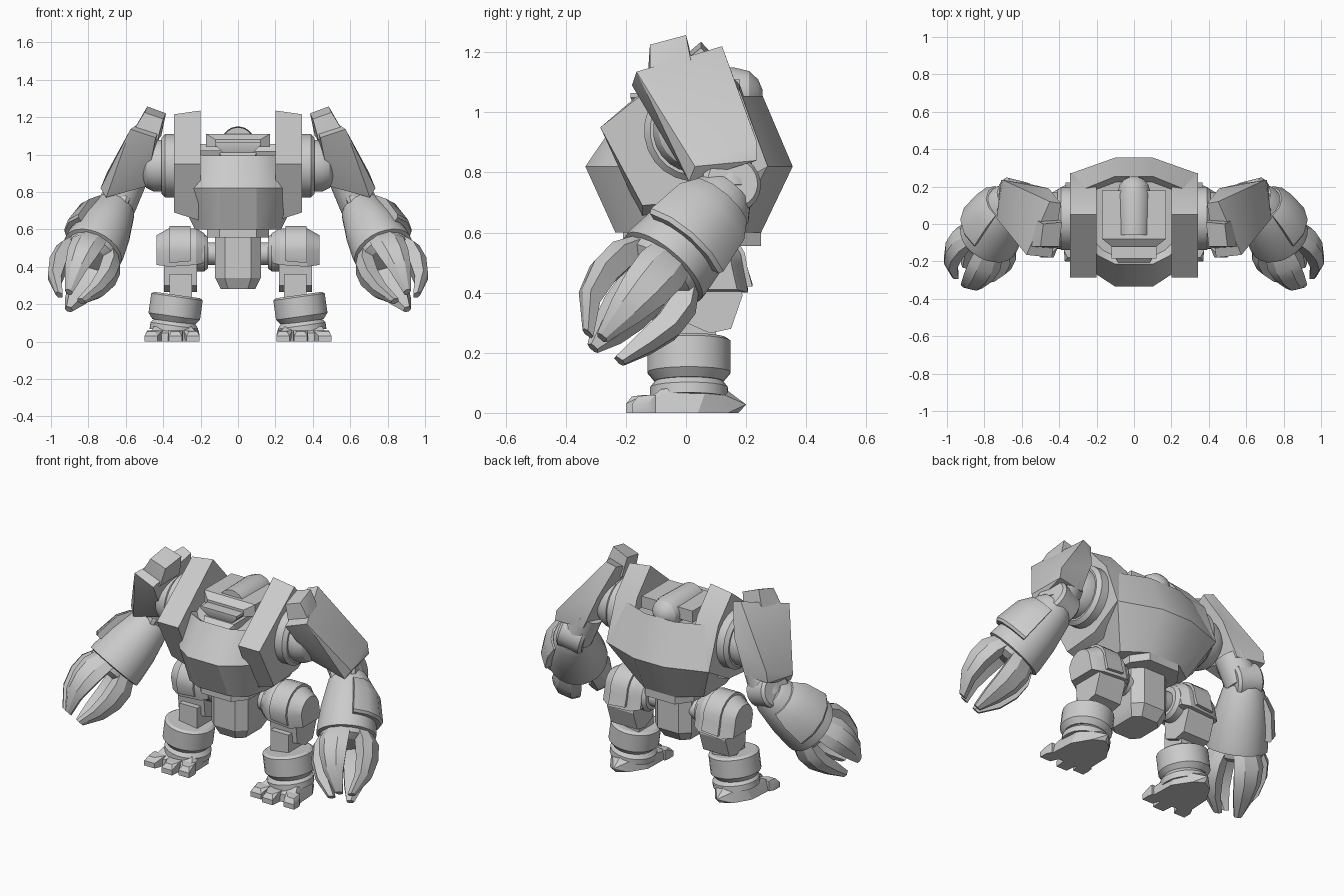
import bpy, bmesh, math
from mathutils import Vector

cube = bpy.data.objects.get("Cube")
if cube:
    bpy.data.objects.remove(cube)

GREY = (0.6, 0.6, 0.6, 1)
mat = bpy.data.materials.new("plain grey")
mat.use_nodes = True
mat.diffuse_color = GREY
mat.node_tree.nodes["Principled BSDF"].inputs["Base Color"].default_value = GREY


def finish(name, bm, mirror=False):
    bmesh.ops.recalc_face_normals(bm, faces=bm.faces)
    mesh = bpy.data.meshes.new(name)
    bm.to_mesh(mesh)
    bm.free()
    mesh.materials.append(mat)
    obj = bpy.data.objects.new(name, mesh)
    bpy.context.collection.objects.link(obj)
    bpy.ops.object.select_all(action='DESELECT')
    bpy.context.view_layer.objects.active = obj
    obj.select_set(True)
    bpy.ops.object.shade_smooth_by_angle(angle=math.radians(28))
    if mirror:
        mod = obj.modifiers.new("Mirror", 'MIRROR')
        mod.use_mirror_merge = False
    return obj


def hull(name, pts, mirror=False):
    bm = bmesh.new()
    for p in pts:
        bm.verts.new(p)
    res = bmesh.ops.convex_hull(bm, input=bm.verts)
    junk = [v for v in set(res["geom_interior"] + res["geom_unused"])
            if isinstance(v, bmesh.types.BMVert)]
    if junk:
        bmesh.ops.delete(bm, geom=junk, context='VERTS')
    bmesh.ops.dissolve_limit(bm, angle_limit=0.03, verts=bm.verts, edges=bm.edges)
    return finish(name, bm, mirror)


def loft(name, rings, mirror=False, recess=None):
    bm = bmesh.new()
    rows = [[bm.verts.new(p) for p in r] for r in rings]
    n = len(rows[0])
    for a, b in zip(rows, rows[1:]):
        for i in range(n):
            j = (i + 1) % n
            bm.faces.new((a[i], a[j], b[j], b[i]))
    bm.faces.new(rows[0][::-1])
    top = bm.faces.new(rows[-1])
    if recess:
        bmesh.ops.recalc_face_normals(bm, faces=bm.faces)
        bmesh.ops.inset_region(bm, faces=[top], thickness=recess, depth=-recess)
    return finish(name, bm, mirror)


def turned(name, base, axis, steps, n=24, mirror=False):
    """Round part: steps are (distance along axis, radius)."""
    axis = Vector(axis).normalized()
    u = axis.orthogonal().normalized()
    v = axis.cross(u)
    angles = [math.tau * (i + 0.5) / n for i in range(n)]
    return loft(name, [[Vector(base) + axis * t + (u * math.cos(a) + v * math.sin(a)) * r
                        for a in angles] for t, r in steps], mirror)


def both(half, z, dip=0.0):
    """Outline at a height, reflected in x; the front can dip."""
    pts = [(x, y, z - (dip if y < -.1 else 0)) for x, y in half]
    return pts + [(-x, y, h) for x, y, h in reversed(pts)]


def box(x0, x1, y0, y1, z0, z1):
    return [(x, y, z) for x in (x0, x1) for y in (y0, y1) for z in (z0, z1)]


# Torso, waist and pelvis
loft("torso", [
    both([(.1, -.235), (.19, -.19), (.23, -.05), (.23, .16), (.1, .25)], .60),
    both([(.1, -.335), (.2, -.27), (.34, -.1), (.34, .27), (.1, .355)], .82),
    both([(.1, -.215), (.19, -.17), (.31, -.04), (.31, .17), (.1, .255)], 1.055, .06)],
    recess=.035)
waist = [(.1, -.21), (.165, -.13), (.165, .16), (.1, .25)]
loft("waist", [both(waist, .555), both(waist, .63)])
pelvis = [(.07, -.13), (.122, -.08), (.122, .12), (.07, .17)]
loft("pelvis", [both([(x * .75, y * .75) for x, y in pelvis], .28),
                both(pelvis, .34), both(pelvis, .58)])
# Side profile (y, inner height, outer height)
plate = [(-.285, .95, .95), (.05, 1.235, 1.215), (.18, 1.09, 1.07), (.272, .82, .82),
         (.08, .68, .71), (-.145, .645, .69)]
loft("collar_plate", [[(.2, y, a) for y, a, b in plate],
                      [(.342, y, b) for y, a, b in plate]], True)

# Head
hull("head_brow", box(-.12, .12, -.12, .1, 1.04, 1.08)
     + box(-.17, .17, -.08, .18, 1.04, 1.11))
hull("head_visor", box(-.12, .12, -.185, .0, 1.05, 1.065)
     + box(-.08, .08, -.17, .0, 1.01, 1.02))
hull("head_jaw", box(-.1, .1, -.18, .05, .97, 1.01)
     + box(-.08, .08, -.215, .0, .95, .98))
turned("head_dome", (0, -.06, 1.06), (0, 1, 0),
       [(0, .085), (.22, .09), (.27, .078), (.3, .05), (.315, .015)])

# Shoulders
turned("shoulder_flange", (.28, .03, .94), (1, 0, 0),
       [(0, .17), (.11, .17), (.13, .15)], mirror=True)
turned("shoulder_ball", (.4, .03, .94), (1, 0, 0),
       [(0, .14), (.05, .14), (.09, .12), (.12, .07)], mirror=True)
hull("shoulder_armor", [
    (.575, -.165, 1.135), (.45, .12, 1.22), (.70, .235, .905), (.735, .03, .82),
    (.44, -.18, 1.09), (.39, .11, 1.20), (.455, .19, 1.03), (.705, .01, .77),
    (.49, .0, .83), (.54, .21, .83), (.71, .235, .84)], True)
hull("shoulder_crest", [
    (.57, -.12, 1.11), (.43, -.13, 1.08), (.54, .03, 1.1), (.41, .03, 1.1),
    (.5, -.12, 1.225), (.4, -.12, 1.19), (.485, .0, 1.257), (.385, .01, 1.22)], True)

# Arms, in a frame running from elbow to fingertips
elbow = Vector((.655, .13, .72))
along = Vector((.36, -.61, -.70)).normalized()
out = (Vector((1, 0, 0)) - along * along.x).normalized()
front = along.cross(out)


def arm_point(t, angle, r, side=0.0):
    radial = out * math.cos(angle) + front * math.sin(angle)
    across = front * math.cos(angle) - out * math.sin(angle)
    return elbow + along * t + radial * r + across * side


turned("upper_arm", (.575, .12, .88), (.25, .06, -.6),
       [(0, .095), (.17, .095)], 16, True)
turned("elbow_joint", elbow - out * .09 + Vector((0, .01, .03)), out,
       [(0, .085), (.015, .1), (.14, .1), (.155, .085)], mirror=True)
turned("forearm", elbow, along, [(-.02, .09), (.02, .115), (.18, .15), (.31, .165),
                                 (.335, .165), (.34, .145), (.365, .14), (.39, .1)],
       mirror=True)
spread = [math.radians(a) for a in (-54, -27, 0, 27, 54)]
loft("forearm_armor", [[arm_point(t, a, r) for a in spread]
                       + [arm_point(t, a, r - .07) for a in reversed(spread)]
                       for t, r in ((.04, .13), (.11, .175), (.25, .197), (.265, .188))],
     True)

# Claws: distance, reach, width, thickness
CLAW = [(.31, .13, .15, .08), (.40, .182, .18, .1), (.49, .187, .165, .095),
        (.59, .158, .12, .075)]
for k, (place, tip) in enumerate((("outer", .075), ("front", .065),
                                  ("inner", .09), ("rear", .115))):
    angle = k * math.pi / 2
    loft(place + "_claw", [[arm_point(t, angle, r - drop * th, s * w / 2)
                            for s, drop in ((-.6, 1), (.6, 1), (1, .35), (.45, 0),
                                            (-.45, 0), (-1, .35))]
                           for t, r, w, th in CLAW + [(.69, tip, .045, .04)]], True)

# Legs
turned("hip_axle", (.1, .07, .47), (1, 0, 0), [(0, .06), (.12, .06)], mirror=True)
turned("hip_disc", (.16, .07, .475), (1, 0, 0),
       [(0, .085), (.02, .1), (.06, .1)], mirror=True)


def arch(x, radius, low):
    """Round-topped outline across the leg."""
    arc = [(x, .068 + radius * math.cos(math.radians(a)),
            .485 + radius * math.sin(math.radians(a))) for a in range(0, 181, 20)]
    return arc + [(x, .085 - radius, low), (x, .085 + radius, low)]


loft("thigh_armor", [arch(.18, .095, .42), arch(.225, .122, .41),
                     arch(.37, .122, .40), arch(.435, .085, .41)], True)
loft("thigh_ridge", [arch(.255, .136, .43), arch(.365, .136, .42)], True)
shank = [(-.02, .5), (.17, .5), (.188, .39), (.15, .28), (.08, .265), (.0, .3)]
loft("thigh", [[(x, y, z) for y, z in shank] for x in (.22, .395)], True)
hull("shin", box(.245, .365, -.04, .1, .2, .36), True)
lean = (-.14, 0, 1)
turned("boot", (.345, .01, .105), lean,
       [(0, .115), (.03, .14), (.135, .14), (.145, .125)], mirror=True)
turned("ankle", (.345, .01, .05), lean, [(0, .13), (.035, .13), (.06, .11)], mirror=True)
hull("foot", [(.22, -.14, 0), (.225, .04, 0), (.29, .14, 0), (.345, .2, .028),
              (.345, .175, 0), (.41, .14, 0), (.47, .04, 0), (.48, -.13, 0),
              (.22, -.13, .045), (.47, -.13, .045), (.245, .07, .085), (.445, .07, .085),
              (.25, -.08, .08), (.45, -.08, .08), (.345, .13, .08)], True)
for place, x, y, turn in (("inner", .25, -.175, -.01), ("middle", .335, -.2, .0),
                          ("outer", .445, -.18, .02)):
    hull(place + "_toe", box(x - .04, x + .04, -.1, y + .06, 0, .06)
         + box(x + turn - .035, x + turn + .035, y, y + .05, 0, .03)
         + box(x + turn - .02, x + turn + .02, y + .02, y + .05, .03, .055), True)
